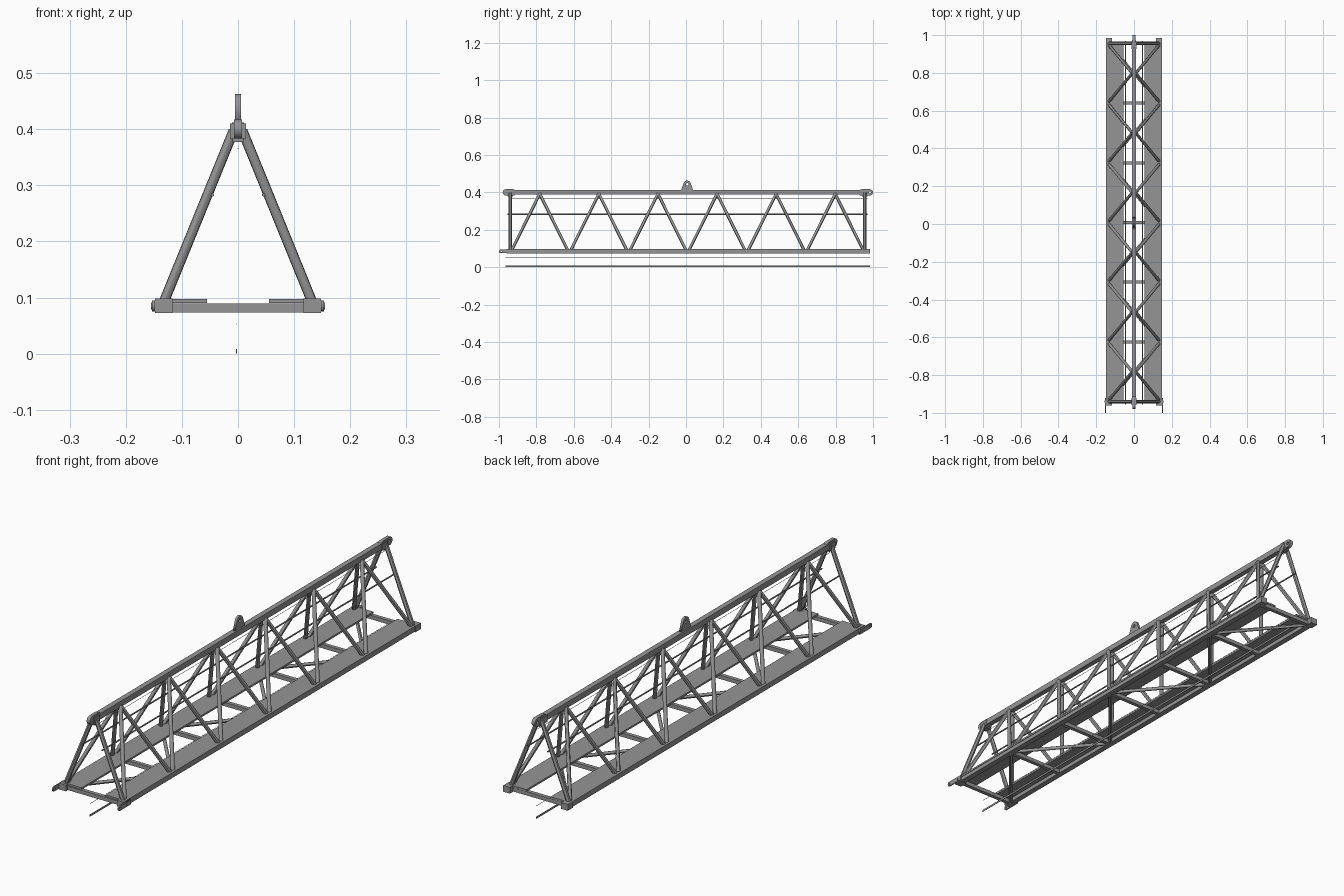
import bpy, math
from mathutils import Vector

if "Cube" in bpy.data.objects:
    bpy.data.objects.remove(bpy.data.objects["Cube"])

N0, STEP = -0.94, 0.316          # first lower node and bay length
NODES = [N0 + STEP * i for i in range(7)]
BX, BZ, TZ = 0.133, 0.085, 0.40  # lower chord x, z; upper chord z


def box(name, x0, x1, y0, y1, z0, z1):
    bpy.ops.mesh.primitive_cube_add(size=1, location=((x0 + x1) / 2, (y0 + y1) / 2, (z0 + z1) / 2))
    o = bpy.context.object
    o.name = name
    o.scale = (x1 - x0, y1 - y0, z1 - z0)
    return o


def tube(name, a, b, r, sides=12):
    a, b = Vector(a), Vector(b)
    d = b - a
    bpy.ops.mesh.primitive_cylinder_add(vertices=sides, radius=r, depth=d.length, location=(a + b) / 2)
    o = bpy.context.object
    o.name = name
    o.rotation_euler = d.to_track_quat('Z', 'Y').to_euler()
    bpy.ops.object.shade_smooth_by_angle()
    return o


def arc(cy, cz, r, a0, a1, n=12):
    return [(cy + r * math.cos(math.radians(a0 + (a1 - a0) * i / n)),
             cz + r * math.sin(math.radians(a0 + (a1 - a0) * i / n))) for i in range(n + 1)]


def plate(name, x, half, *loops):
    """Plate in the y-z plane, extra loops become holes."""
    cu = bpy.data.curves.new(name, 'CURVE')
    cu.dimensions = '2D'
    cu.fill_mode = 'BOTH'
    cu.extrude = half
    for pts in loops:
        s = cu.splines.new('POLY')
        s.points.add(len(pts) - 1)
        for p, (y, z) in zip(s.points, pts):
            p.co = (y, z, 0, 1)
        s.use_cyclic_u = True
    o = bpy.data.objects.new(name, cu)
    bpy.context.collection.objects.link(o)
    o.location.x = x
    o.rotation_euler = (math.pi / 2, 0, math.pi / 2)
    bpy.context.view_layer.objects.active = o
    bpy.ops.object.select_all(action='DESELECT')
    o.select_set(True)
    bpy.ops.object.convert(target='MESH')
    return bpy.context.object


# Upper chord
box("upper_chord", -0.011, 0.011, -0.95, 0.96, 0.388, 0.412)

# Parts mirrored left and right
for s, side in ((-1, "left"), (1, "right")):
    def sbox(name, x0, x1, *r):
        xs = sorted((s * x0, s * x1))
        return box(f"{side}_{name}", xs[0], xs[1], *r)

    sbox("lower_chord", 0.121, 0.145, -0.95, 0.975, 0.074, 0.0965)
    sbox("walkway_plank", 0.055, 0.147, -0.945, 0.965, 0.090, 0.0975)
    sbox("front_end_block", 0.117, 0.148, -0.96, -0.925, 0.072, 0.098)
    sbox("rear_end_block", 0.117, 0.148, 0.95, 0.985, 0.072, 0.098)

    # Side lattice
    for i in range(6):
        y = NODES[i]
        top = (s * 0.009, y + STEP / 2, TZ - 0.008)
        tube(f"{side}_lattice_rising", (s * BX, y + 0.008, BZ + 0.005), top, 0.008)
        tube(f"{side}_lattice_falling", top, (s * BX, y + STEP - 0.008, BZ + 0.005), 0.008)
    for y in (NODES[0], NODES[-1]):
        tube(f"{side}_end_post", (s * BX, y, BZ + 0.005), (s * 0.008, y, TZ - 0.003), 0.009)

    # Safety line along the inside of the lattice
    tube(f"{side}_safety_line", (s * 0.0455, -0.955, 0.283), (s * 0.0455, 0.97, 0.283), 0.003, 8)

    # Lower connector plate at the front end
    plate(f"{side}_lower_connector", s * 0.1505, 0.0025,
          arc(-0.99, BZ, 0.010, 90, 270) + [(-0.92, BZ - 0.010), (-0.92, BZ + 0.010)],
          arc(-0.988, BZ, 0.004, 0, 330, 11))
    tube(f"{side}_connector_bolt", (s * 0.14, -0.94, BZ), (s * 0.155, -0.94, BZ), 0.006)

# Upper connector tongues at both ends
plate("upper_connector_front", 0, 0.0075,
      arc(-0.963, TZ, 0.017, 90, 270) + arc(-0.925, TZ, 0.017, -90, 90))
plate("upper_connector_rear", 0, 0.0075,
      arc(0.94, TZ, 0.017, 90, 270) + arc(0.983, TZ, 0.017, -90, 90),
      arc(0.983, TZ, 0.006, 0, 330, 11))
for y in (-0.94, 0.945):
    box("upper_connector_clamp", -0.014, 0.014, y - 0.018, y + 0.018, 0.383, 0.410)
for y in (NODES[0], NODES[-1]):
    box("upper_saddle", -0.010, 0.010, y - 0.015, y + 0.015, 0.377, 0.390)

# Floor cross members and zigzag bracing
for i, y in enumerate(NODES):
    box("floor_cross_member", -0.122, 0.122, y - 0.008, y + 0.008, 0.073, 0.089)
    if i < 6:
        s = 1 if i % 2 else -1
        tube("floor_brace", (s * BX, y, 0.081), (-s * BX, y + STEP, 0.081), 0.007)

# Lifting lug with hole
plate("lifting_lug", 0.0, 0.005,
      [(-0.027, 0.41), (0.039, 0.41)] + arc(0.006, 0.443, 0.020, 20, 160),
      arc(0.006, 0.443, 0.007, 0, 345, 15))

# Ropes running the length of the jib
tube("upper_rope", (0, -0.94, 0.366), (0, 0.97, 0.366), 0.0008, 6)
tube("middle_rope", (-0.003, -0.965, 0.053), (-0.003, 0.985, 0.053), 0.0008, 6)
box("lower_rope", -0.004, -0.002, -0.965, 0.985, 0.0, 0.008)

# Dark grey paint on everything
paint = bpy.data.materials.new("dark_grey_paint")
paint.diffuse_color = (0.3, 0.3, 0.3, 1)
paint.use_nodes = True
paint.node_tree.nodes["Principled BSDF"].inputs["Base Color"].default_value = paint.diffuse_color
for o in bpy.context.scene.objects:
    o.data.materials.clear()
    o.data.materials.append(paint)
